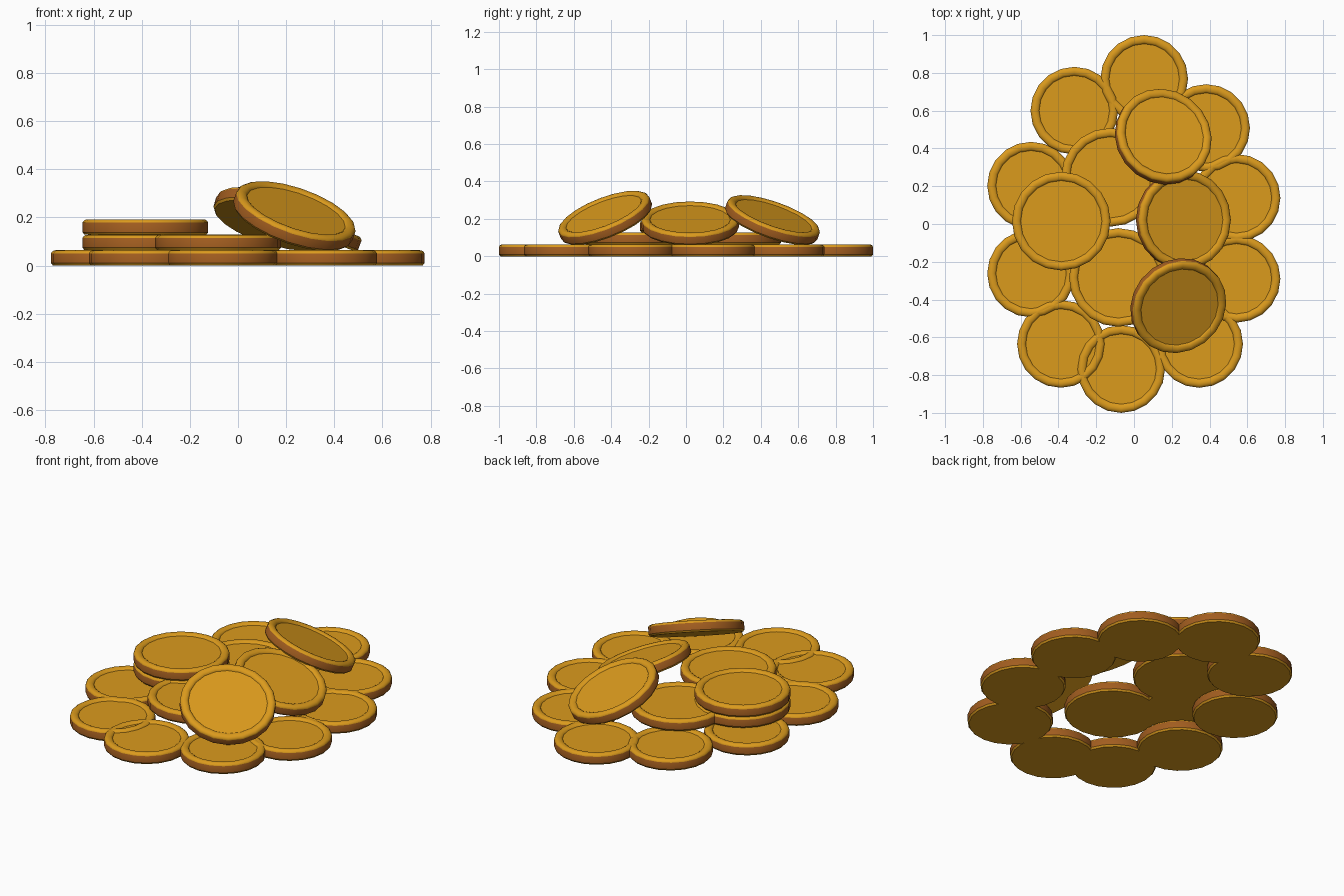
import bpy, bmesh, math
from mathutils import Vector

if "Cube" in bpy.data.objects:
    bpy.data.objects.remove(bpy.data.objects["Cube"])

THICK = 0.064


def material(name, color):
    m = bpy.data.materials.new(name)
    m.diffuse_color = (*color, 1)
    m.use_nodes = True
    m.node_tree.nodes["Principled BSDF"].inputs["Base Color"].default_value = m.diffuse_color
    return m


gold = material("gold", (0.71, 0.325, 0.012))
copper = material("copper_brown", (0.36, 0.11, 0.014))


def coin(name, r, center, normal=(0, 0, 1), sides=20):
    """Lathe one coin: flat base, copper edge, rounded lip, recessed face."""
    h = THICK / 2
    profile = [(r - 0.008, -h), (r, -h + 0.010), (r, h - 0.014),
               (r - 0.004, h - 0.007), (r - 0.013, h - 0.001), (r - 0.024, h),
               (r - 0.035, h - 0.002), (r - 0.043, h - 0.007), (r - 0.046, h - 0.012)]
    bm = bmesh.new()
    rings = [[bm.verts.new((pr * math.cos(2 * math.pi * i / sides),
                            pr * math.sin(2 * math.pi * i / sides), z))
              for i in range(sides)] for pr, z in profile]
    for k in range(len(rings) - 1):
        for i in range(sides):
            j = (i + 1) % sides
            f = bm.faces.new((rings[k][i], rings[k][j], rings[k + 1][j], rings[k + 1][i]))
            f.material_index = 1 if k == 1 else 0   # copper band on the edge
    bm.faces.new(rings[0][::-1])
    bm.faces.new(rings[-1])
    me = bpy.data.meshes.new(name)
    bm.to_mesh(me)
    bm.free()
    me.materials.append(gold)
    me.materials.append(copper)
    ob = bpy.data.objects.new(name, me)
    bpy.context.collection.objects.link(ob)
    ob.location = center
    ob.rotation_mode = 'QUATERNION'
    ob.rotation_quaternion = Vector((0, 0, 1)).rotation_difference(Vector(normal).normalized())
    bpy.ops.object.select_all(action='DESELECT')
    ob.select_set(True)
    bpy.context.view_layer.objects.active = ob
    bpy.ops.object.shade_smooth_by_angle(angle=math.radians(35))


def layer_z(n):
    return THICK * (n + 0.5)


# outer ring of coins lying on the ground
ground = [(0.054, 0.768), (-0.316, 0.60), (-0.545, 0.203), (-0.545, -0.262), (-0.387, -0.635),
          (-0.068, -0.768), (0.345, -0.635), (0.543, -0.29), (0.543, 0.138), (0.382, 0.508)]
for i, (x, y) in enumerate(ground):
    coin(f"ground_coin_{i + 1}", 0.232, (x, y, layer_z(0)))

# second layer, and one coin stacked on top of it
for i, (x, y) in enumerate([(-0.125, 0.247), (-0.083, -0.283), (-0.385, 0.015)]):
    coin(f"middle_coin_{i + 1}", 0.261, (x, y, layer_z(1)))
coin("top_coin", 0.261, (-0.385, 0.015, layer_z(2)))

# leaning coins: centre and facing direction
leaning = [((0.155, 0.463, 0.195), (0.27, 0.32, 0.908)),
           ((0.262, 0.022, 0.177), (0.35, 0.0, 0.937)),
           ((0.235, -0.433, 0.207), (0.31, -0.35, 0.884))]
for i, (c, n) in enumerate(leaning):
    coin(f"leaning_coin_{i + 1}", 0.261, c, n)
